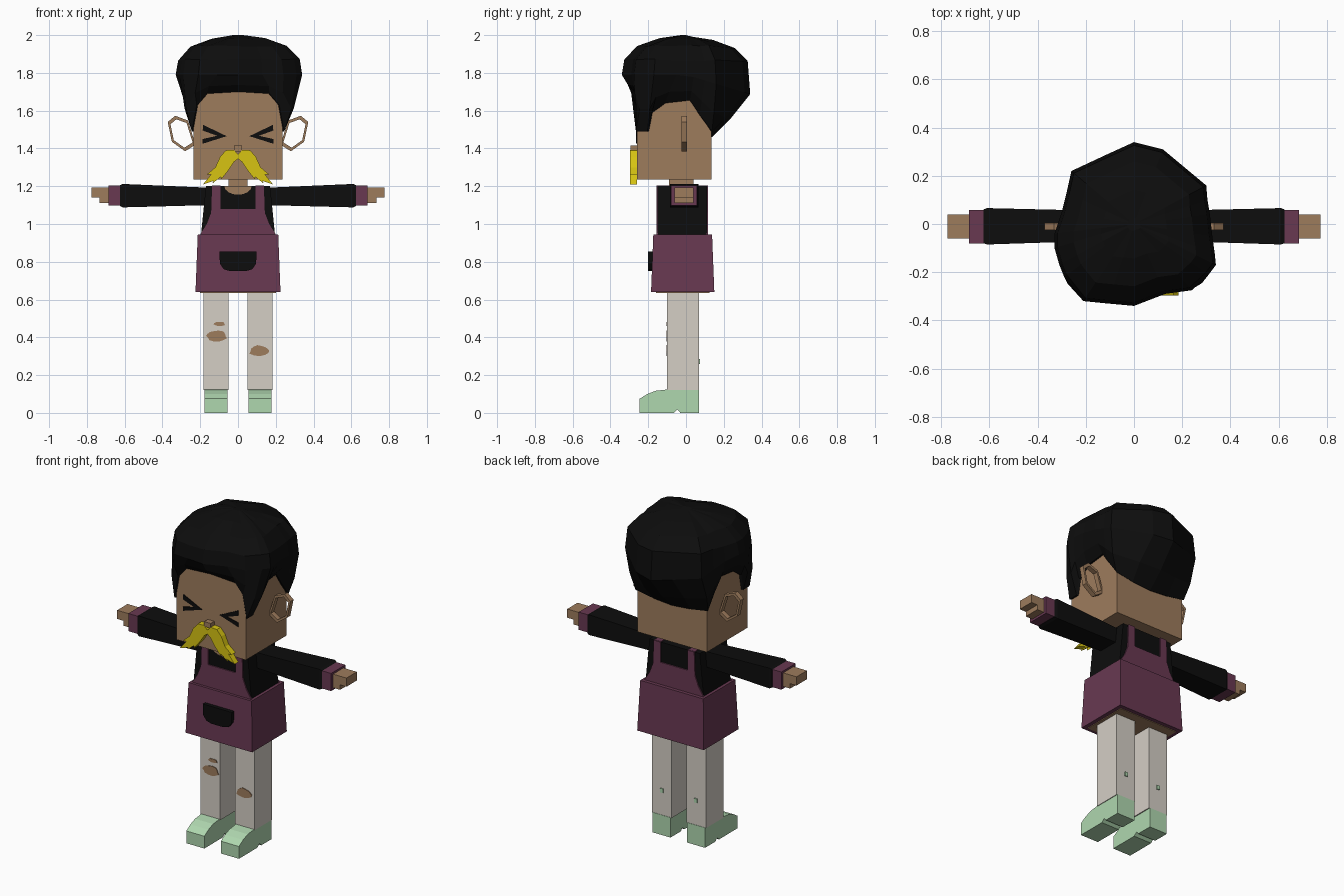
import bpy, bmesh, math, random
from mathutils import Vector

random.seed(4)
if "Cube" in bpy.data.objects:
    bpy.data.objects.remove(bpy.data.objects["Cube"], do_unlink=True)


def material(name, r, g, b):
    m = bpy.data.materials.new(name)
    m.use_nodes = True
    m.diffuse_color = (r, g, b, 1)
    m.node_tree.nodes["Principled BSDF"].inputs["Base Color"].default_value = (r, g, b, 1)
    return m


BLACK = material("black", .004, .004, .004)
SKIN = material("skin", .34, .2, .108)
PLUM = material("plum", .138, .04, .083)
CREAM = material("cream", .66, .62, .56)
MINT = material("mint", .43, .68, .43)
YELLOW = material("yellow", .68, .55, .006)


def finish(name, bm, mat):
    bmesh.ops.recalc_face_normals(bm, faces=bm.faces[:])
    mesh = bpy.data.meshes.new(name)
    bm.to_mesh(mesh)
    bm.free()
    mesh.materials.append(mat)
    ob = bpy.data.objects.new(name, mesh)
    bpy.context.collection.objects.link(ob)
    return ob


def loft(name, rings, mat, caps=True):
    """Skin a list of closed rings, optionally capping both ends."""
    bm = bmesh.new()
    rows = [[bm.verts.new(p) for p in ring] for ring in rings]
    n = len(rows[0])
    for low, high in zip(rows, rows[1:]):
        for i in range(n):
            j = (i + 1) % n
            bm.faces.new((low[i], low[j], high[j], high[i]))
    if caps:
        bm.faces.new(rows[0])
        bm.faces.new(rows[-1])
    return finish(name, bm, mat)


def box(name, x, y, z, mat):
    return loft(name, [[(x[a], y[b], h) for a, b in ((0, 0), (1, 0), (1, 1), (0, 1))]
                       for h in z], mat)


def taper(name, low, high, z, mat):
    """Box whose bottom and top rectangles differ: (half width, y front, y back)."""
    return loft(name, [[(-w, f, h), (w, f, h), (w, b, h), (-w, b, h)]
                       for (w, f, b), h in zip((low, high), z)], mat)


def plate(name, outline, y0, y1, mat):
    """Extrude an x-z outline along y."""
    return loft(name, [[(x, y, z) for x, z in outline] for y in (y0, y1)], mat)


def mirrored(half):
    return half + [(-x, z) for x, z in reversed(half) if x > 0]


# Head and neck
FACE = -.26
box("head", (-.235, .235), (FACE, .135), (1.235, 1.72), SKIN)
box("neck", (-.05, .05), (-.09, .04), (1.15, 1.24), SKIN)
box("nose", (-.022, .022), (-.295, FACE), (1.385, 1.415), SKIN)

# Squeezed-shut eyes, moustache halves and ring ears
EYE = [(.06, 1.465), (.185, 1.525), (.187, 1.495), (.11, 1.467),
       (.187, 1.45), (.187, 1.425)]
WHISKER = [(0, 1.37), (.025, 1.393), (.065, 1.39), (.095, 1.355), (.12, 1.3),
           (.165, 1.262), (.143, 1.262), (.185, 1.21), (.13, 1.228), (.135, 1.215),
           (.09, 1.25), (.09, 1.235), (.05, 1.285), (.02, 1.33), (0, 1.345)]
EAR = [(.372, 1.54), (.333, 1.573), (.265, 1.548), (.225, 1.42), (.28, 1.385), (.35, 1.435)]
for side, s in (("left", 1), ("right", -1)):
    plate(side + "_eye", [(s * x, z) for x, z in EYE], FACE - .005, FACE + .002, BLACK)
    plate(side + "_moustache", [(s * x, z) for x, z in WHISKER], -.297, FACE, YELLOW)
    centre = Vector((.3, 1.48))
    rings = []
    for x, z in EAR:
        outer = Vector((x, z))
        inner = outer.lerp(centre, .2)
        rings.append([(s * p.x, y, p.y) for p, y in
                      ((outer, -.025), (outer, .005), (inner, .005), (inner, -.025))])
    loft(side + "_ear", rings + rings[:1], SKIN, caps=False)

# Hair: hairline on the head, widest outline, then a rounded crown
line = [(0, FACE, 1.7), (.16, FACE, 1.69), (.21, FACE, 1.63), (.235, FACE, 1.49),
        (.235, -.2, 1.49), (.235, -.18, 1.59), (.235, -.11, 1.64), (.235, .02, 1.655),
        (.235, .07, 1.58), (.235, .135, 1.49), (.12, .135, 1.47), (0, .135, 1.46)]
line += [(-x, y, z) for x, y, z in line[-2:0:-1]]
wide = [(0, -.34), (.13, -.29), (.24, -.275), (.31, -.21), (.34, -.17), (.335, -.12),
        (.325, -.05), (.315, .04), (.305, .1), (.3, .16), (.12, .31), (0, .34),
        (-.11, .29), (-.26, .22), (-.28, .13), (-.3, .05), (-.33, -.04), (-.33, -.1),
        (-.31, -.17), (-.29, -.22), (-.21, -.32), (-.11, -.33)]
wide = [Vector((x, y, 1.79 - .3 * max(y, 0))) for x, y in wide]
inside = [Vector((x * .93, y * .93, z)) for x, y, z in line]
edge = [Vector((x * 1.04, y * 1.02, z)) for x, y, z in line]
bulge = []
for a, b in zip(edge, wide):
    p = a.lerp(b, .4)
    out = Vector((p.x, p.y * .2, 0)).normalized() * .012
    bulge.append(p + out)
hair = [inside, edge, bulge, wide]
for scale, height in ((.96, 1.875), (.76, 1.95), (.42, 1.985), (.08, 2)):
    ring = []
    for p in wide:
        drop = random.uniform(0, .012) if height < 2 else 0
        ring.append((p.x * scale, p.y * scale, height - drop - .08 * (1.79 - p.z)))
    hair.append(ring)
loft("hair", hair, BLACK)

# Torso, skirt and its underside
taper("torso", (.2, -.15, .11), (.17, -.15, .11), (.9, 1.2), BLACK)
taper("skirt", (.225, -.185, .15), (.213, -.173, .138), (.64, .945), PLUM)
box("skirt_underside", (-.2, .2), (-.16, .125), (.636, .66), SKIN)

# Bib with straps on the front and back, joined over the shoulders
BIB = [(0, 1.08), (.092, 1.08), (.092, 1.203), (.137, 1.203), (.142, 1.06),
       (.165, 1), (.203, .94)]
outline = mirrored(BIB)
plate("front_bib", outline, -.157, -.149, PLUM)
plate("back_bib", outline, .109, .117, PLUM)
scoop = [(.072 * math.cos(a), 1.2 - .045 * math.sin(a))
         for a in (math.pi * i / 8 for i in range(9))]
plate("neckline", scoop, -.154, -.148, SKIN)

# Pocket with rounded lower corners
plate("pocket", mirrored([(0, .855), (.098, .855), (.096, .79), (.075, .76), (.04, .75)]),
      -.2, -.17, BLACK)

# Shoe side profile in y-z
SHOE = [(.07, 0), (.07, .122), (-.09, .125), (-.16, .117), (-.205, .1), (-.245, .075),
        (-.245, 0), (-.065, 0), (-.045, .018), (-.03, 0)]


def span(s, a, b):
    return sorted((s * a, s * b))


for side, s in (("left", 1), ("right", -1)):
    box(side + "_strap", span(s, .092, .137), (-.15, .11), (1.19, 1.204), PLUM)

    # Sleeve flares toward the cuff
    rings = []
    for x, y0, y1, z0, z1 in ((.15, -.07, .055, 1.1, 1.192), (.61, -.085, .066, 1.088, 1.212),
                              (.625, -.08, .06, 1.095, 1.205)):
        rings.append([(s * x, y0, z0), (s * x, y1, z0), (s * x, y1, z1), (s * x, y0, z1)])
    loft(side + "_sleeve", rings, BLACK)
    box(side + "_cuff", span(s, .62, .685), (-.08, .058), (1.097, 1.205), PLUM)
    box(side + "_hand", span(s, .68, .775), (-.06, .04), (1.14, 1.193), SKIN)
    box(side + "_fingers", span(s, .68, .732), (-.06, .04), (1.11, 1.142), SKIN)

    # Leg, shoe and the small tag on the calf
    box(side + "_leg", span(s, .05, .182), (-.1, .068), (.12, .65), CREAM)
    loft(side + "_shoe", [[(x, y, z) for y, z in SHOE] for x in span(s, .056, .178)], MINT)
    box(side + "_calf_tag", span(s, .105, .125), (.066, .074), (.26, .285), MINT)


# Ragged knee tears
def tear(name, x, z, w, h):
    pts = []
    for i in range(14):
        a = math.tau * i / 14
        r = random.uniform(.8, 1.05)
        pts.append((x + w * r * math.cos(a), z + h * r * math.sin(a)))
    plate(name, pts, -.104, -.098, SKIN)


tear("right_knee_tear", -.115, .408, .06, .03)
tear("right_small_tear", -.098, .47, .032, .012)
tear("left_knee_tear", .115, .328, .058, .032)
